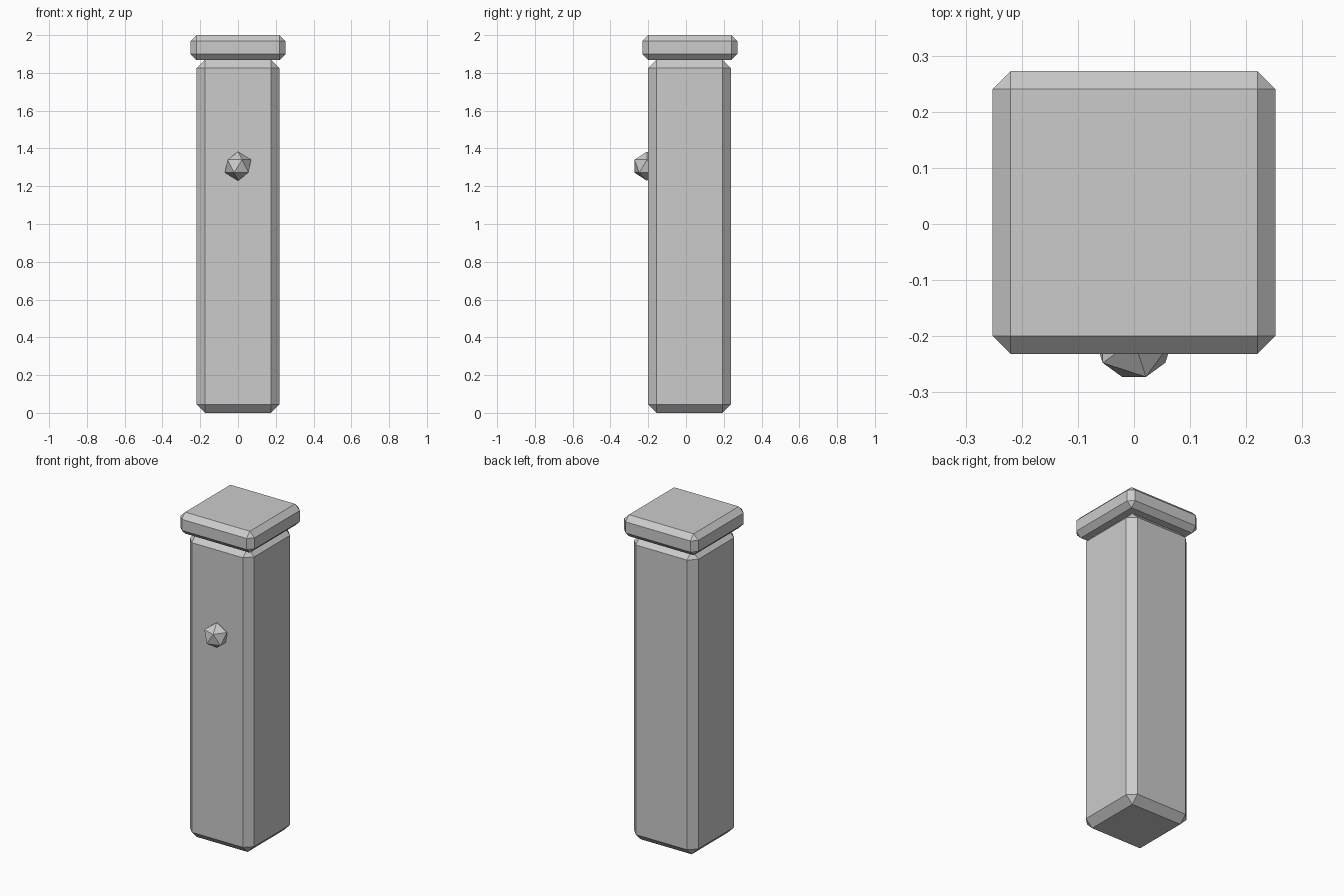
import bpy

# Remove the default cube
cube = bpy.data.objects.get("Cube")
if cube:
    bpy.data.objects.remove(cube, do_unlink=True)

# Single stone colour
GREY = (0.6, 0.6, 0.6, 1.0)
stone = bpy.data.materials.new("grey_stone")
stone.use_nodes = True
stone.diffuse_color = GREY
stone.node_tree.nodes["Principled BSDF"].inputs["Base Color"].default_value = GREY


def finish(name):
    obj = bpy.context.object
    obj.name = name
    obj.data.materials.append(stone)
    return obj


def chamfered_block(name, size, center, chamfer):
    bpy.ops.mesh.primitive_cube_add(size=1, location=center)
    obj = finish(name)
    obj.scale = size
    bpy.ops.object.transform_apply(location=False, rotation=False, scale=True)
    bevel = obj.modifiers.new("chamfer", "BEVEL")
    bevel.width = chamfer
    bevel.segments = 1
    return obj


# Square post and its wider cap
chamfered_block("post", (0.438, 0.438, 1.87), (0, 0.019, 0.935), 0.045)
chamfered_block("cap", (0.504, 0.504, 0.132), (0, 0.0205, 1.934), 0.032)

# Faceted knob set into the front face
bpy.ops.mesh.primitive_ico_sphere_add(subdivisions=1, radius=0.077,
                                      location=(0, -0.207, 1.306))
finish("knob")
